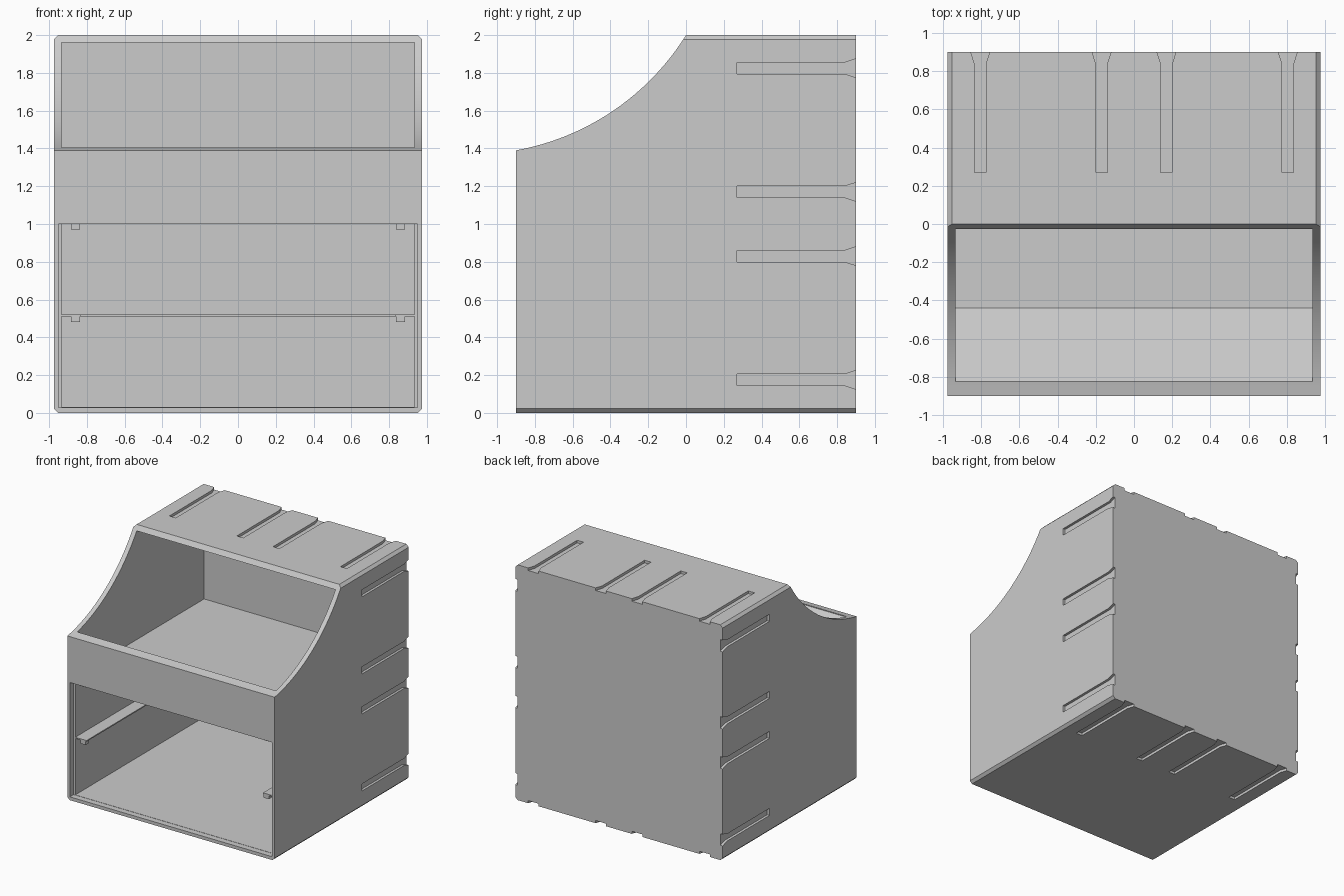
import bpy, bmesh, math
from mathutils import Vector

if "Cube" in bpy.data.objects:
    bpy.data.objects.remove(bpy.data.objects["Cube"])

grey = bpy.data.materials.new("light_grey")
grey.use_nodes = True
grey.diffuse_color = (0.6, 0.6, 0.6, 1)
grey.node_tree.nodes["Principled BSDF"].inputs["Base Color"].default_value = (0.6, 0.6, 0.6, 1)

W, D, H = 0.975, 0.9, 2.0      # half width, half depth, height
IN, BACK = 0.935, 0.88         # inner half width, inner back plane


def add_prism(bm, base, offset):
    """Extrude a polygon of 3D points along an offset."""
    face = bm.faces.new([bm.verts.new(p) for p in base])
    top = bmesh.ops.extrude_face_region(bm, geom=[face])["geom"]
    bmesh.ops.translate(bm, vec=Vector(offset),
                        verts=[v for v in top if isinstance(v, bmesh.types.BMVert)])


def add_box(bm, x, y, z):
    base = [(x[0], y[0], z[0]), (x[1], y[0], z[0]), (x[1], y[1], z[0]), (x[0], y[1], z[0])]
    add_prism(bm, base, (0, 0, z[1] - z[0]))


def finish(bm, name):
    bmesh.ops.recalc_face_normals(bm, faces=bm.faces)
    mesh = bpy.data.meshes.new(name)
    bm.to_mesh(mesh)
    bm.free()
    mesh.materials.append(grey)
    ob = bpy.data.objects.new(name, mesh)
    bpy.context.collection.objects.link(ob)
    return ob


def side_prism(name, profile, half):
    """Solid from a (y, z) side profile, centred on x."""
    bm = bmesh.new()
    add_prism(bm, [(-half, y, z) for y, z in profile], (2 * half, 0, 0))
    return finish(bm, name)


def activate(ob):
    bpy.ops.object.select_all(action="DESELECT")
    ob.select_set(True)
    bpy.context.view_layer.objects.active = ob


def boolean(ob, cutter, operation="DIFFERENCE"):
    mod = ob.modifiers.new("cut", "BOOLEAN")
    mod.operation, mod.object, mod.solver = operation, cutter, "EXACT"
    activate(ob)
    bpy.ops.object.modifier_apply(modifier=mod.name)
    bpy.data.objects.remove(cutter)


# Outer body with the concave sweep from the front lip to the top
cy, cz = -1.138, 2.71
a0 = math.atan2(1.39 - cz, -D - cy)
a1 = math.atan2(H - cz, -cy)
r = math.hypot(cy, H - cz)
STEPS = 24
arc = [(cy + r * math.cos(a0 + (a1 - a0) * i / STEPS),
        cz + r * math.sin(a0 + (a1 - a0) * i / STEPS)) for i in range(1, STEPS)]
body = side_prism("cabinet_body",
                  [(D, 0), (-D, 0), (-D, 1.39)] + arc + [(0, H), (D, H)], W)

# Chamfer the four long edges
c = 0.022
octagon = [(W - c, 0), (W, c), (W, H - c), (W - c, H),
           (c - W, H), (-W, H - c), (-W, c), (c - W, 0)]
bm = bmesh.new()
add_prism(bm, [(x, -1.2, z) for x, z in octagon], (0, 2.4, 0))
boolean(body, finish(bm, "chamfer_cutter"), "INTERSECT")

# Upper bin with its sloped front
boolean(body, side_prism("bin_cutter", [
    (-0.825, 1.40), (-0.44, 1.035), (BACK, 1.035), (BACK, 1.96), (-0.825, 1.96)], IN))

# Lower drawer bay and the wider recess at its mouth
boolean(body, side_prism("bay_cutter", [
    (-1, 0.03), (BACK, 0.03), (BACK, 1.0), (-1, 1.0)], IN))
boolean(body, side_prism("recess_cutter", [
    (-1, 0.028), (-0.85, 0.028), (-0.85, 1.0), (-1, 1.0)], 0.95))

# Connector slots, flared at the back, on both sides, top and bottom
DEPTH = 0.022
slot = [(-0.03, 0.27), (0.03, 0.27), (0.03, 0.84), (0.056, 0.92), (-0.056, 0.92), (-0.03, 0.84)]
bm = bmesh.new()
for s in (-1, 1):
    for k in (-1, 1):
        for pos in (0.17, 0.825):
            add_prism(bm, [(s * (W - DEPTH), y, 1 + k * pos + u) for u, y in slot],
                      (s * 0.1, 0, 0))
        for pos in (0.17, 0.805):
            add_prism(bm, [(k * pos + u, y, 1 + s * (1 - DEPTH)) for u, y in slot],
                      (0, 0, s * 0.1))
boolean(body, finish(bm, "slot_cutter"))

activate(body)
bpy.ops.object.shade_smooth_by_angle(angle=math.radians(20))

# Drawer shelf: side rails joined by a panel at the rear
bm = bmesh.new()
for s in (-1, 1):
    add_box(bm, sorted((s * 0.83, s * 0.94)), (-0.85, 0.885), (0.51, 0.52))
add_box(bm, (-0.83, 0.83), (0.05, 0.885), (0.51, 0.52))
finish(bm, "drawer_shelf")

# Small stops hanging under the shelf rails and the bay ceiling
bm = bmesh.new()
for s in (-1, 1):
    for top in (0.512, 1.002):
        add_box(bm, sorted((s * 0.837, s * 0.885)), (-0.85, -0.81), (top - 0.032, top))
finish(bm, "drawer_stops")
